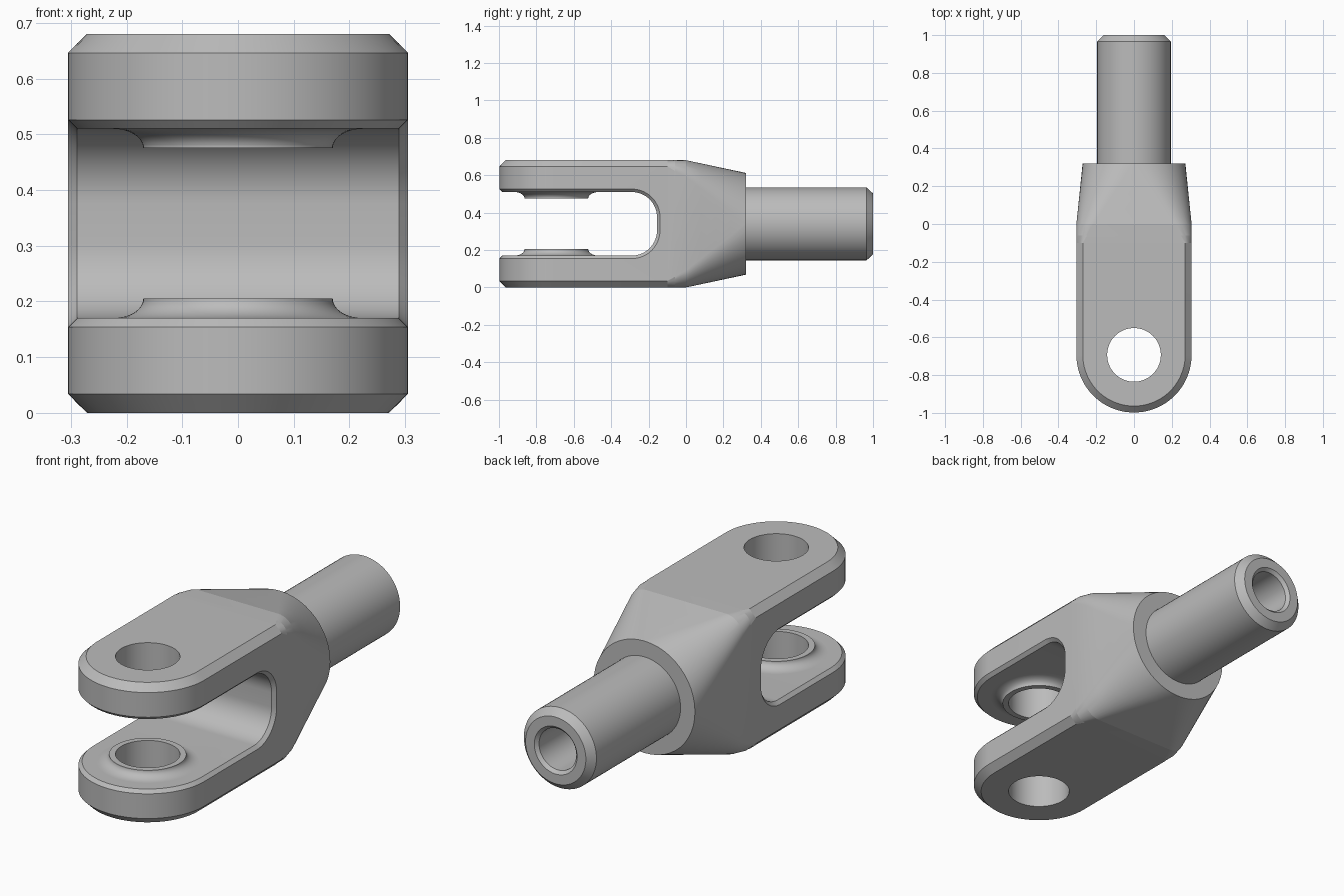
import bpy, bmesh
from math import sin, cos, pi, radians
from mathutils import Vector

if "Cube" in bpy.data.objects:
    bpy.data.objects.remove(bpy.data.objects["Cube"])

MID = 0.34        # height of the shaft axis
HALF_W = 0.305    # half width of the fork
PIN_Y = -0.693    # pin hole centre
PIN_R = 0.142
SEAM = -0.1       # where the fork meets the neck
NECK_END = 0.32
CHAMFER = 0.034

steel = bpy.data.materials.new("steel_grey")
steel.use_nodes = True
GREY = (0.5, 0.5, 0.5, 1)
steel.diffuse_color = GREY
steel.node_tree.nodes["Principled BSDF"].inputs["Base Color"].default_value = GREY


def skin(name, rings, caps=(True, True)):
    """Closed rings joined by quads, with optional end caps."""
    bm = bmesh.new()
    loops = [[bm.verts.new(p) for p in ring] for ring in rings]
    n = len(loops[0])
    for a, b in zip(loops, loops[1:]):
        for i in range(n):
            j = (i + 1) % n
            bm.faces.new((a[i], a[j], b[j], b[i]))
    for wanted, loop in zip(caps, (loops[0], loops[-1])):
        if wanted:
            bm.faces.new(loop)
    bmesh.ops.recalc_face_normals(bm, faces=bm.faces)
    mesh = bpy.data.meshes.new(name)
    bm.to_mesh(mesh)
    bm.free()
    mesh.materials.append(steel)
    obj = bpy.data.objects.new(name, mesh)
    bpy.context.collection.objects.link(obj)
    return obj


def circle(r, place, n=72):
    return [place(r * cos(2 * pi * i / n), r * sin(2 * pi * i / n)) for i in range(n)]


def cut(obj, cutter):
    mod = obj.modifiers.new("cut", 'BOOLEAN')
    mod.operation = 'DIFFERENCE'
    mod.solver = 'EXACT'
    mod.object = cutter
    bpy.context.view_layer.objects.active = obj
    bpy.ops.object.modifier_apply(modifier=mod.name)
    bpy.data.objects.remove(cutter)


# Fork: round-ended block with chamfered top and bottom rims
def fork_outline(z, inset):
    r = HALF_W - inset
    arc = [(r * cos(pi + pi * i / 40), PIN_Y + r * sin(pi + pi * i / 40)) for i in range(41)]
    return [(x, y, z) for x, y in [(-r, SEAM)] + arc + [(r, SEAM)]]


fork = skin("fork", [fork_outline(0, CHAMFER), fork_outline(CHAMFER, 0),
                     fork_outline(2 * MID - CHAMFER, 0), fork_outline(2 * MID, CHAMFER)])

# Slot with rounded inner corners
SLOT_H, SLOT_R, SLOT_END = 0.17, 0.135, -0.155
slot = [(-1.3, -SLOT_H)]
for side, start in ((-1, -pi / 2), (1, 0)):
    for i in range(17):
        a = start + pi / 2 * i / 16
        slot.append((SLOT_END - SLOT_R + SLOT_R * cos(a),
                     side * (SLOT_H - SLOT_R) + SLOT_R * sin(a)))
slot.append((-1.3, SLOT_H))
cut(fork, skin("slot_cutter", [[(x, y, MID + z) for y, z in slot] for x in (-0.5, 0.5)]))

# Chamfer the rim of the slot
bm = bmesh.new()
bm.from_mesh(fork.data)
bmesh.ops.remove_doubles(bm, verts=bm.verts, dist=1e-5)
rim = [e for e in bm.edges if len(e.link_faces) == 2
       and e.calc_face_angle(0) > radians(60)
       and all(abs(v.co.z - MID) < SLOT_H + 0.002 and v.co.y < SEAM - 0.02 for v in e.verts)]
bmesh.ops.bevel(bm, geom=rim, offset=0.016, segments=1, affect='EDGES', profile=0.5)
bm.to_mesh(fork.data)
bm.free()

# Pin hole through both arms
cut(fork, skin("pin_cutter", [circle(PIN_R, lambda x, y: (x, PIN_Y + y, z)) for z in (-0.2, 0.9)]))

# Raised bosses with a hollow flare around the pin hole
for name, side in (("lower_boss", -1), ("upper_boss", 1)):
    profile = [(PIN_R, 0), (PIN_R, 0.035)]
    for i in range(13):
        a = pi / 2 * i / 12
        profile.append((0.225 - 0.055 * cos(a), 0.035 - 0.035 * sin(a)))
    rings = [circle(r, lambda x, y: (x, PIN_Y + y, MID + side * (SLOT_H - h))) for r, h in profile]
    boss = skin(name, rings, (False, False))
    # the boss skin is open, so point its faces into the slot
    bm = bmesh.new()
    bm.from_mesh(boss.data)
    bm.faces.ensure_lookup_table()
    crown = max(bm.faces, key=lambda f: abs(f.normal.z) * (abs(f.calc_center_median().z - MID) < 0.14))
    if crown.normal.z * side > 0:
        bmesh.ops.reverse_faces(bm, faces=bm.faces)
    bm.to_mesh(boss.data)
    bm.free()


# Neck: chamfered rectangle blending into a circle
def neck_section(y):
    taper = max(0, y / NECK_END)
    w = HALF_W + (0.272 - HALF_W) * taper
    h = MID + (0.272 - MID) * taper
    r = CHAMFER + (0.27 - CHAMFER) * (y - SEAM) / (NECK_END - SEAM)
    points = []
    for q in range(4):
        sx, sz = ((1, 1), (-1, 1), (-1, -1), (1, -1))[q]
        for i in range(13):
            t = i / 12
            a = pi / 2 * (t if q % 2 == 0 else 1 - t)
            cx, cz = cos(a), sin(a)
            if y == SEAM:     # straight chamfer at the fork
                cx, cz = (1 - t, t) if q % 2 == 0 else (t, 1 - t)
            points.append((sx * (w - r + r * cx), y, MID + sz * (h - r + r * cz)))
    return points


skin("neck", [neck_section(y) for y in (SEAM, -0.06, 0, 0.08, 0.16, 0.24, NECK_END)])

# Shaft with chamfered end and blind bore
shaft_profile = [(0.195, NECK_END), (0.195, 0.966), (0.162, 1), (0.115, 1),
                 (0.1, 0.985), (0.1, 0.45)]
skin("shaft", [circle(r, lambda x, z: (x, y, MID + z)) for r, y in shaft_profile])

# Smooth the round surfaces, keep the creases
bpy.ops.object.select_all(action='DESELECT')
for obj in bpy.context.collection.objects:
    if obj.type == 'MESH' and steel.name in obj.data.materials:
        obj.select_set(True)
        bpy.context.view_layer.objects.active = obj
bpy.ops.object.shade_smooth_by_angle(angle=radians(11))
